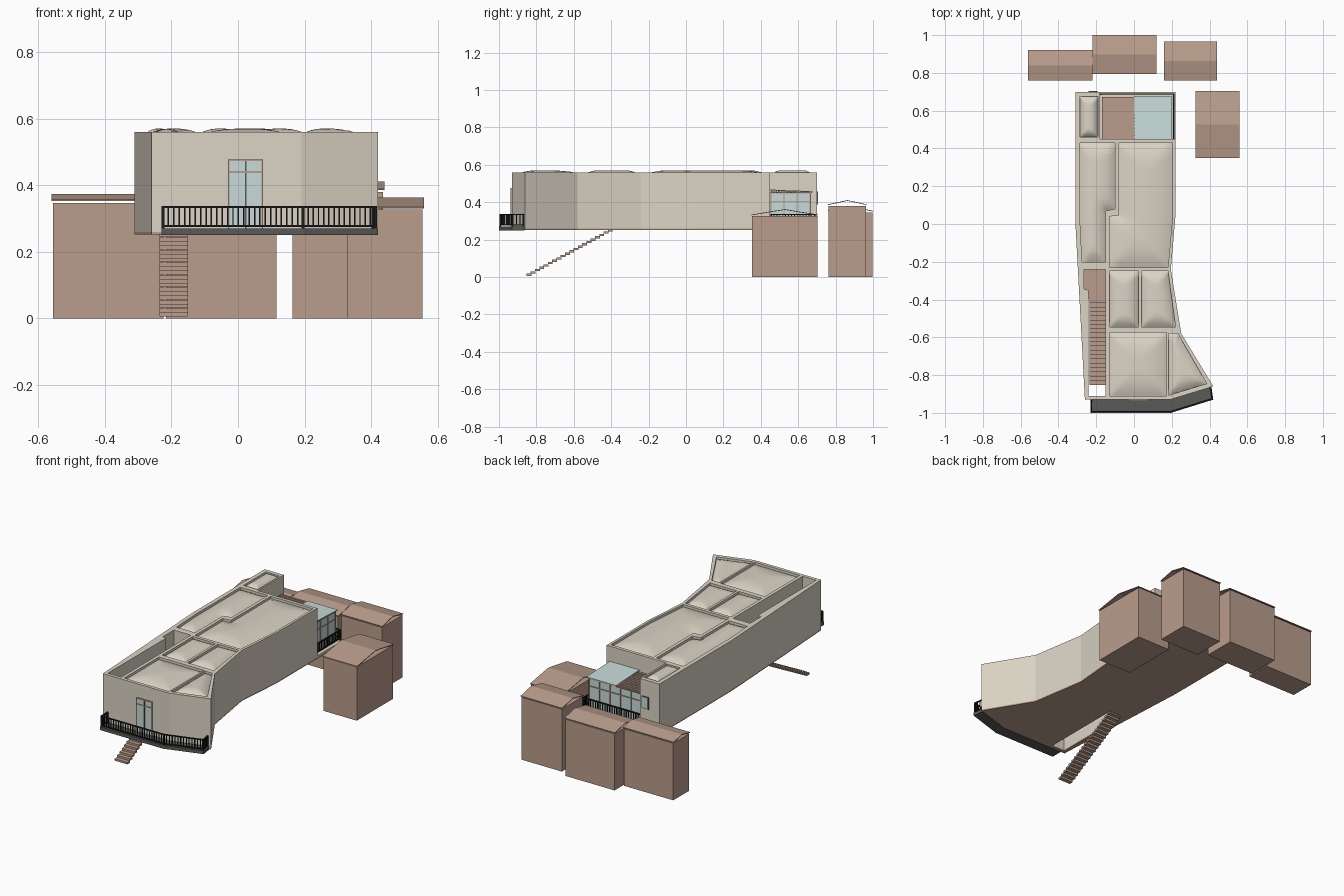
import bpy, bmesh, math
from mathutils import Vector, Matrix
from mathutils.geometry import intersect_point_line

if "Cube" in bpy.data.objects:
    bpy.data.objects.remove(bpy.data.objects["Cube"])


def material(name, r, g, b):
    m = bpy.data.materials.new(name)
    m.use_nodes = True
    m.diffuse_color = (r, g, b, 1)
    bsdf = m.node_tree.nodes["Principled BSDF"]
    bsdf.inputs["Base Color"].default_value = (r, g, b, 1)
    bsdf.inputs["Roughness"].default_value = 0.8
    return m


PLASTER = material("warm plaster", 0.71, 0.66, 0.56)
BROWN = material("clay brown", 0.49, 0.34, 0.265)
GLASS = material("pale glass", 0.58, 0.71, 0.69)
GREY = material("dark grey", 0.1, 0.1, 0.095)
BLACK = material("black metal", 0.012, 0.012, 0.012)


def finish(name, bm, mat):
    bmesh.ops.recalc_face_normals(bm, faces=bm.faces)
    mesh = bpy.data.meshes.new(name)
    bm.to_mesh(mesh)
    bm.free()
    mesh.materials.append(mat)
    ob = bpy.data.objects.new(name, mesh)
    bpy.context.collection.objects.link(ob)
    return ob


def add_box(bm, x0, x1, y0, y1, z0, z1):
    mid = Vector((x0 + x1, y0 + y1, z0 + z1)) / 2
    size = Matrix.Diagonal((x1 - x0, y1 - y0, z1 - z0, 1))
    bmesh.ops.create_cube(bm, size=1, matrix=Matrix.Translation(mid) @ size)


def boxes(name, mat, *specs):
    bm = bmesh.new()
    for s in specs:
        add_box(bm, *s)
    return finish(name, bm, mat)


def fill(loops, z):
    """Flat face set bounded by the first loop, with the others as holes."""
    bm = bmesh.new()
    for loop in loops:
        vs = [bm.verts.new((x, y, z)) for x, y in loop]
        for a, b in zip(vs, vs[1:] + vs[:1]):
            bm.edges.new((a, b))
    bmesh.ops.triangle_fill(bm, use_beauty=True, edges=bm.edges[:], normal=(0, 0, 1))
    return bm


def slab(name, mat, loops, z0, z1):
    bm = fill(loops, z0)
    top = bmesh.ops.extrude_face_region(bm, geom=bm.faces[:], use_keep_orig=True)
    verts = [v for v in top["geom"] if isinstance(v, bmesh.types.BMVert)]
    bmesh.ops.translate(bm, verts=verts, vec=(0, 0, z1 - z0))
    return finish(name, bm, mat)


def dome(name, loop, z0, rise):
    """Pillow roof rising with the distance from the room's edge."""
    bm = fill([loop], z0)
    for axis in (0, 1):
        lo, hi = min(p[axis] for p in loop), max(p[axis] for p in loop)
        n = 20
        for i in range(1, n):
            co, no = Vector((0, 0, 0)), Vector((0, 0, 0))
            co[axis], no[axis] = lo + (hi - lo) * i / n, 1
            bmesh.ops.bisect_plane(bm, geom=bm.verts[:] + bm.edges[:] + bm.faces[:],
                                   plane_co=co, plane_no=no, dist=1e-5)
    edges = [(Vector(a), Vector(b)) for a, b in zip(loop, loop[1:] + loop[:1])]

    def inset(p):
        best = 9
        for a, b in edges:
            t = min(1, max(0, intersect_point_line(p, a, b)[1]))
            best = min(best, (p - a.lerp(b, t)).length)
        return best

    dist = {v: inset(v.co.xy) for v in bm.verts}
    far = max(dist.values())
    for v, d in dist.items():
        v.co.z = z0 + rise * (1 - (1 - d / far) ** 2.5)
    ob = finish(name, bm, PLASTER)
    for p in ob.data.polygons:
        p.use_smooth = True


def railing(name, path, z0, z1, gap):
    bm = bmesh.new()
    for a, b in zip(path, path[1:]):
        a, b = Vector(a), Vector(b)
        d = b - a
        turn = Matrix.Rotation(math.atan2(d.y, d.x), 4, "Z")
        for z in (z0, z1 - 0.006):
            mid = Matrix.Translation(((a + b) / 2).to_3d() + Vector((0, 0, z + 0.003)))
            bmesh.ops.create_cube(bm, size=1, matrix=mid @ turn @ Matrix.Diagonal((d.length, 0.007, 0.006, 1)))
        n = max(1, round(d.length / gap))
        for i in range(n + 1):
            p = a.lerp(b, i / n)
            w = 0.004 if i in (0, n) else 0.0022
            low = z0 - 0.012 if i in (0, n) else z0
            add_box(bm, p.x - w, p.x + w, p.y - w, p.y + w, low, z1)
    finish(name, bm, BLACK)


# Raised building: walls around the rooms, which stay open above and below
rooms = {
    "rear_room": [(-0.285, 0.675), (-0.19, 0.675), (-0.19, 0.46), (-0.285, 0.46)],
    "side_room": [(-0.285, 0.43), (-0.1, 0.43), (-0.1, 0.08), (-0.15, 0.07), (-0.15, -0.2), (-0.275, -0.2), (-0.285, 0)],
    "main_room": [(-0.08, 0.43), (0.205, 0.43), (0.205, 0.05), (0.18, -0.23), (-0.13, -0.23), (-0.13, 0.04), (-0.08, 0.045)],
    "middle_right_room": [(-0.13, -0.25), (0.025, -0.25), (0.025, -0.545), (-0.13, -0.545)],
    "middle_left_room": [(0.04, -0.25), (0.18, -0.25), (0.22, -0.545), (0.04, -0.545)],
    "front_room": [(-0.13, -0.575), (0.172, -0.575), (0.172, -0.91), (-0.13, -0.91)],
    "corner_room": [(0.182, -0.58), (0.232, -0.58), (0.385, -0.845), (0.182, -0.907)],
}
stairwell = [(-0.265, -0.24), (-0.15, -0.24), (-0.15, -0.91), (-0.24, -0.91), (-0.24, -0.35), (-0.265, -0.345)]
shared = [(-0.31, 0.7), (-0.31, 0), (-0.26, -0.93), (0.19, -0.93), (0.42, -0.86),
          (0.25, -0.58), (0.195, -0.24), (0.22, 0.05)]
slab("walls", PLASTER, [shared + [(0.22, 0.45), (-0.18, 0.45), (-0.18, 0.7)]] + [stairwell] + list(rooms.values()), 0.26, 0.56)
for name, loop in rooms.items():
    dome(name + "_roof", loop, 0.545, 0.025)

# Floor with the stair opening
opening = [(-0.24, -0.395), (-0.15, -0.395), (-0.15, -0.91), (-0.24, -0.91)]
slab("floor", BROWN, [shared + [(0.22, 0.7)], opening], 0.252, 0.26)

# Open stair
steps = 20
boxes("stair_treads", BROWN, *[
    (-0.235, -0.15, y - 0.013, y + 0.013, z - 0.006, z + 0.006)
    for y, z in ((-0.405 - 0.435 * i / (steps - 1), 0.25 - 0.238 * i / (steps - 1)) for i in range(steps))])

# Front balcony
slab("balcony", GREY, [[(-0.23, -0.93), (-0.23, -1), (0.195, -1), (0.42, -0.93), (0.41, -0.863), (0.19, -0.93)]], 0.25, 0.27)
railing("balcony_railing", [(-0.225, -0.935), (-0.225, -0.993), (0.195, -0.993), (0.413, -0.925), (0.405, -0.87)], 0.275, 0.337, 0.016)

# Front door
boxes("door_glass", GLASS, (-0.03, 0.075, -0.935, -0.929, 0.265, 0.475))
bars = [(x - 0.0025, x + 0.0025, -0.938, -0.929, 0.265, 0.477) for x in (-0.028, 0.073)]
boxes("door_frame", BROWN, *bars, *[(-0.03, 0.075, -0.938, -0.929, z, z + 0.005) for z in (0.437, 0.472)])
boxes("door_post", GREY, (0.021, 0.026, -0.938, -0.929, 0.265, 0.475))

# Rear window
boxes("window_frame", GREY, (-0.24, -0.192, 0.699, 0.703, 0.385, 0.46))
boxes("window_glass", GLASS, (-0.235, -0.197, 0.7, 0.705, 0.39, 0.455))

# Rear terrace with a glazed room
boxes("terrace_deck", PLASTER, (-0.18, 0.22, 0.45, 0.7, 0.26, 0.27))
railing("terrace_railing", [(-0.175, 0.688), (0.21, 0.688), (0.21, 0.455)], 0.282, 0.337, 0.016)
boxes("glazed_room", GLASS, (-0.17, 0.19, 0.45, 0.665, 0.27, 0.448))
frame = []
for y in (0.45, 0.52, 0.59, 0.661):
    frame.append((0.187, 0.194, y, y + 0.006, 0.27, 0.455))
for i in range(6):
    x = -0.17 + 0.0715 * i
    frame.append((x, x + 0.006, 0.662, 0.669, 0.27, 0.455))
for z in (0.4, 0.447):
    frame.append((0.187, 0.194, 0.45, 0.669, z, z + 0.006))
    frame.append((-0.17, 0.194, 0.662, 0.669, z, z + 0.006))
boxes("glazing_bars", BROWN, *frame)
slats = [(-0.17, 0, 0.455 + 0.018 * i, 0.467 + 0.018 * i, 0.453, 0.46) for i in range(12)]
boxes("slatted_roof", BROWN, (-0.17, 0, 0.45, 0.672, 0.448, 0.454), *slats)
glass_roof = boxes("glass_roof", GLASS, (0, 0.2, 0.45, 0.675, 0.455, 0.461))
for v in glass_roof.data.vertices:
    v.co.z += 0.04 * (0.62 - v.co.y)


# Small houses with thin pitched roofs
def house(name, x0, x1, y0, y1, wall, eave, ridge):
    boxes(name + "_body", BROWN, (x0 + 0.004, x1 - 0.004, y0 + 0.003, y1 - 0.003, 0, wall))
    t = 0.004
    ym = (y0 + y1) / 2
    profile = [(y0, eave), (ym, ridge - t), (y1, eave), (y1, eave + t), (ym, ridge), (y0, eave + t)]
    bm = bmesh.new()
    ends = [[bm.verts.new((x, y, z)) for y, z in profile] for x in (x0, x1)]
    for e in ends:
        bm.faces.new((e[0], e[1], e[4], e[5]))
        bm.faces.new((e[1], e[2], e[3], e[4]))
    for i in range(6):
        j = (i + 1) % 6
        bm.faces.new((ends[0][i], ends[0][j], ends[1][j], ends[1][i]))
    finish(name + "_roof", bm, BROWN)


house("right_house", -0.56, -0.22, 0.76, 0.92, 0.347, 0.353, 0.373)
house("rear_house", -0.22, 0.12, 0.795, 1.0, 0.345, 0.35, 0.375)
house("left_house", 0.16, 0.44, 0.76, 0.965, 0.38, 0.385, 0.411)
house("side_house", 0.325, 0.558, 0.35, 0.705, 0.327, 0.33, 0.363)
